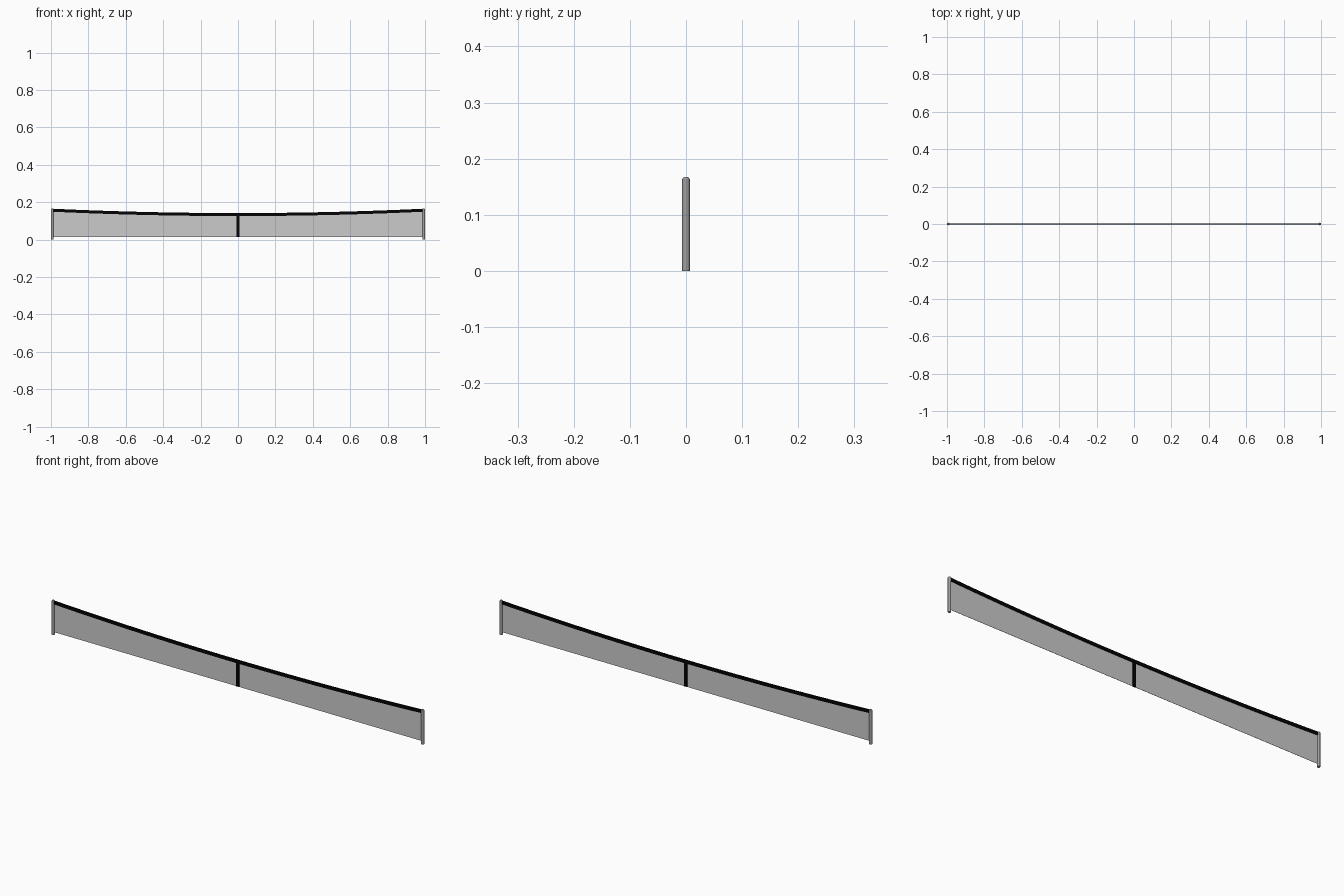
import bpy, bmesh

if "Cube" in bpy.data.objects:
    bpy.data.objects.remove(bpy.data.objects["Cube"])

HALF = 0.988          # half span of the net between the posts
BOTTOM = 0.013        # lower edge of the net
BAND_H = 0.016        # height of the top band


def material(name, rgb):
    m = bpy.data.materials.new(name)
    m.diffuse_color = (*rgb, 1)
    m.use_nodes = True
    m.node_tree.nodes["Principled BSDF"].inputs["Base Color"].default_value = m.diffuse_color
    return m


black = material("black_tape", (0.001, 0.001, 0.001))
net_grey = material("net_grey", (0.6, 0.6, 0.6))
grey = material("post_grey", (0.35, 0.35, 0.35))


def top(x):
    """Sagging top edge of the net."""
    return 0.142 + 0.023 * (x / HALF) ** 2


def finish(bm, name, mat):
    bmesh.ops.recalc_face_normals(bm, faces=bm.faces)
    me = bpy.data.meshes.new(name)
    bm.to_mesh(me)
    bm.free()
    me.materials.append(mat)
    ob = bpy.data.objects.new(name, me)
    bpy.context.collection.objects.link(ob)
    return ob


def bar(name, stations, depth, mat):
    """Rectangular bar through (x, z_low, z_high) stations."""
    bm = bmesh.new()
    d = depth / 2
    rings = [[bm.verts.new((x, y, z)) for y, z in ((-d, lo), (d, lo), (d, hi), (-d, hi))]
             for x, lo, hi in stations]
    for a, b in zip(rings, rings[1:]):
        for i in range(4):
            j = (i + 1) % 4
            bm.faces.new((a[i], a[j], b[j], b[i]))
    bm.faces.new(rings[0])
    bm.faces.new(rings[-1])
    return finish(bm, name, mat)


xs = [-HALF + 2 * HALF * i / 24 for i in range(25)]

# Net panel, top band and centre strap
bar("net_panel", [(x, BOTTOM, top(x) - BAND_H / 2) for x in xs], 0.001, net_grey)
bar("top_band", [(x, top(x) - BAND_H, top(x)) for x in xs], 0.006, black)
bar("centre_strap", [(x, BOTTOM, top(0) - 0.001) for x in (-0.008, 0.008)], 0.005, black)


# Posts with rounded caps
def cylinder(name, x, z0, z1, r0, r1, mat):
    bpy.ops.mesh.primitive_cone_add(vertices=24, radius1=r0, radius2=r1, depth=z1 - z0,
                                    location=(x, 0, (z0 + z1) / 2))
    ob = bpy.context.object
    ob.name = name
    ob.data.materials.append(mat)
    bpy.ops.object.shade_smooth_by_angle()


for side, x in (("left", -0.993), ("right", 0.993)):
    cylinder(side + "_post", x, 0, 0.164, 0.007, 0.007, grey)
    cylinder(side + "_post_cap", x, 0.164, 0.1675, 0.006, 0.004, grey)
